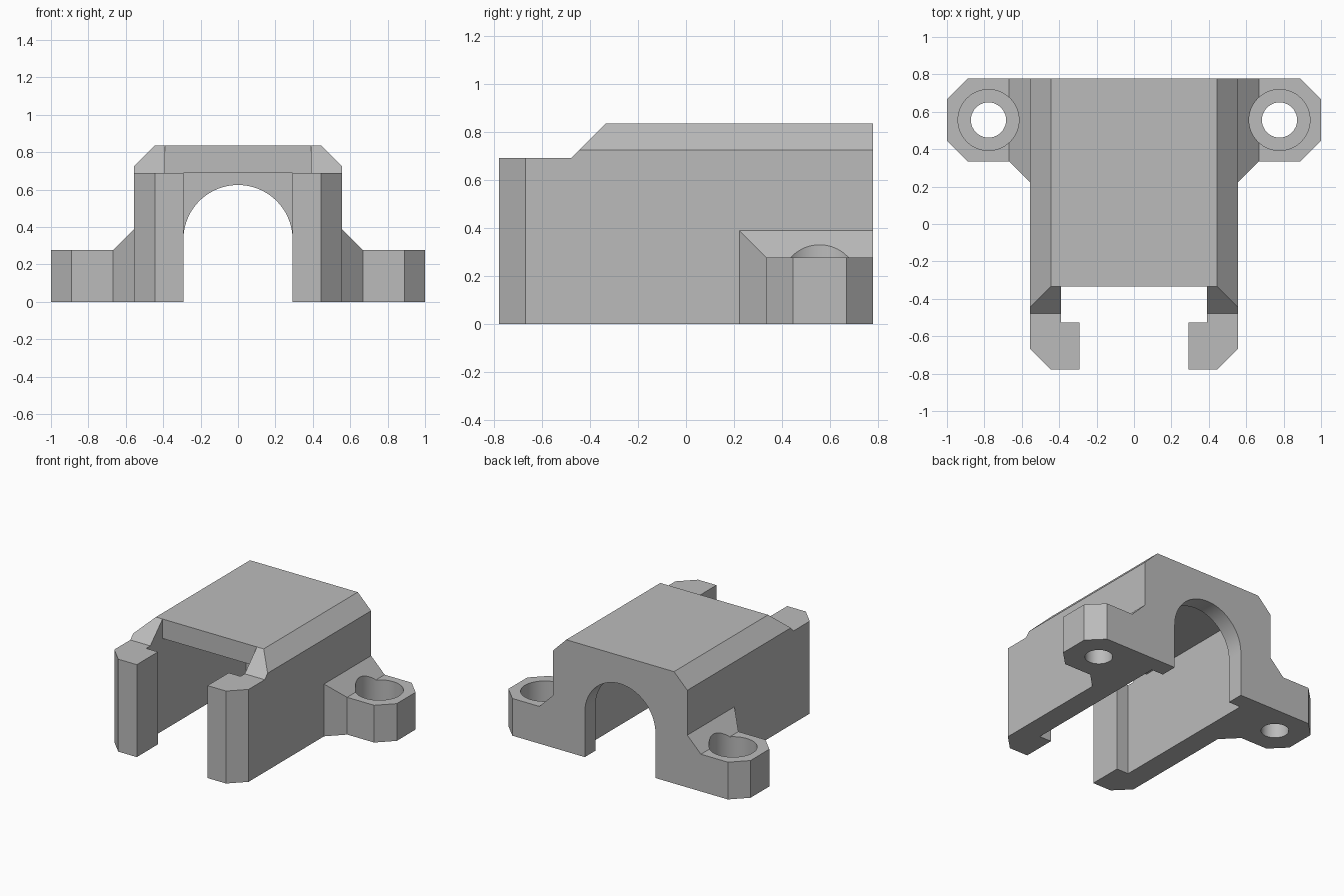
import bpy, bmesh, math

if "Cube" in bpy.data.objects:
    bpy.data.objects.remove(bpy.data.objects["Cube"])

grey = bpy.data.materials.new("plain grey")
grey.use_nodes = True
grey.diffuse_color = (0.5, 0.5, 0.5, 1)
grey.node_tree.nodes["Principled BSDF"].inputs["Base Color"].default_value = (0.5, 0.5, 0.5, 1)

# Which coordinates a profile's (a, b) and its depth go to
PLACE = {"x": lambda a, b, d: (d, a, b),
         "y": lambda a, b, d: (a, d, b),
         "z": lambda a, b, d: (a, b, d)}


def prism(name, profile, axis, low, high):
    """Extrude a closed profile along an axis; high may be a function of (a, b)."""
    top = high if callable(high) else (lambda a, b: high)
    bm = bmesh.new()
    start = [bm.verts.new(PLACE[axis](a, b, low)) for a, b in profile]
    end = [bm.verts.new(PLACE[axis](a, b, top(a, b))) for a, b in profile]
    bm.faces.new(start)
    bm.faces.new(end)
    for i in range(len(profile)):
        j = (i + 1) % len(profile)
        bm.faces.new((start[i], start[j], end[j], end[i]))
    bmesh.ops.recalc_face_normals(bm, faces=bm.faces)
    mesh = bpy.data.meshes.new(name)
    bm.to_mesh(mesh)
    bm.free()
    mesh.materials.append(grey)
    obj = bpy.data.objects.new(name, mesh)
    bpy.context.collection.objects.link(obj)
    return obj


def box(name, half_width, y0, y1, z0, z1):
    w = half_width
    return prism(name, [(-w, y0), (w, y0), (w, y1), (-w, y1)], "z", z0, z1)


def circle(cx, cy, r, start=0, sweep=2 * math.pi, steps=64, closed=True):
    count = steps if closed else steps + 1
    return [(cx + r * math.cos(start + sweep * i / steps),
             cy + r * math.sin(start + sweep * i / steps)) for i in range(count)]


def combine(target, tool, operation):
    """Apply a boolean and discard the tool."""
    tool.hide_render = True
    bpy.context.view_layer.objects.active = target
    mod = target.modifiers.new(tool.name, "BOOLEAN")
    mod.operation = operation
    mod.solver = "EXACT"
    mod.object = tool
    bpy.ops.object.modifier_apply(modifier=mod.name)
    bpy.data.objects.remove(tool)


W, L, H = 0.555, 0.777, 0.835      # half width, half length, height
C = 0.11                           # chamfer

# Housing shell with chamfered roof edges
housing = prism("bracket_housing",
                [(-W, 0), (W, 0), (W, H - C), (W - C, H), (C - W, H), (-W, H - C)],
                "y", -L, L)

# Mounting ears with sloped braces
for s in (1, -1):
    ear = [(0.5, 0.335), (1 - C, 0.335), (1, 0.335 + C), (1, L - C), (1 - C, L), (0.5, L)]
    brace = [(0.5, 0.167), (0.667, 0.334), (0.667, L), (0.5, L)]
    combine(housing, prism("ear", [(s * x, y) for x, y in ear], "z", 0, 0.278), "UNION")
    combine(housing, prism("brace", [(s * x, y) for x, y in brace], "z", 0,
                           lambda x, y: 0.945 - abs(x)), "UNION")

# Lowered front posts with a ramp up to the roof
combine(housing, prism("front_step", [(-1, 0.69), (-0.478, 0.69), (-0.233, 0.935), (-1, 0.935)],
                       "x", -1, 1), "DIFFERENCE")
for s in (1, -1):
    corner = [(s * (W - C - 0.1), -L - 0.1), (s * (W + 0.1), -L - 0.1), (s * (W + 0.1), -L + C + 0.1)]
    combine(housing, prism("corner_cut", corner, "z", -1, 1), "DIFFERENCE")

# Inner cavity, its open front and the front slot
combine(housing, box("cavity", 0.39, -0.527, 0.652, -0.1, 0.69), "DIFFERENCE")
combine(housing, box("roof_opening", 0.39, -0.527, -0.333, -0.1, 1), "DIFFERENCE")
combine(housing, box("front_slot", 0.292, -1, -0.5, -0.1, 1), "DIFFERENCE")

# Arched opening in the back wall
arch = [(-0.292, -0.1), (0.292, -0.1)] + circle(0, 0.333, 0.292, 0, math.pi, 48, False)
combine(housing, prism("arch", arch, "y", 0.5, 1), "DIFFERENCE")

# Counterbored screw holes
for s in (1, -1):
    combine(housing, prism("counterbore", circle(s * 0.778, 0.556, 0.163), "z", 0.11, 0.6), "DIFFERENCE")
    combine(housing, prism("screw_hole", circle(s * 0.778, 0.556, 0.094), "z", -0.1, 0.6), "DIFFERENCE")

bpy.ops.object.select_all(action="DESELECT")
housing.select_set(True)
bpy.context.view_layer.objects.active = housing
bpy.ops.object.shade_smooth_by_angle(angle=math.radians(25))
